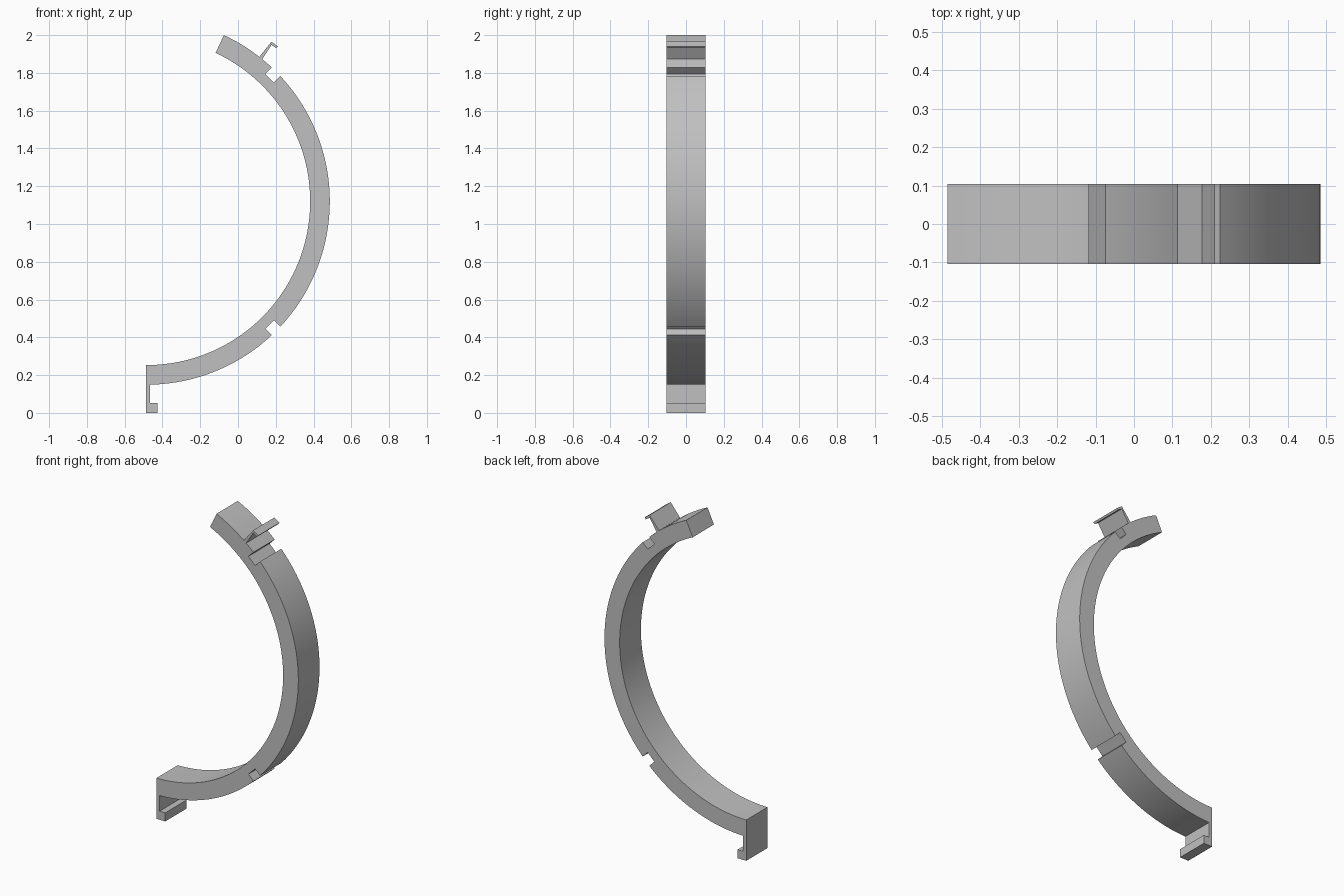
import bpy, bmesh, math

if "Cube" in bpy.data.objects:
    bpy.data.objects.remove(bpy.data.objects["Cube"])

CX, CZ = -0.485, 1.12        # centre of the curved band
R_OUT, R_IN = 0.971, 0.867   # band radii
HALF_W = 0.104               # half of the width along y
NOTCH_HALF, NOTCH_R = 0.032, 0.922


def arc(radius, a0, a1, step=2.0):
    """Points on the band circle from angle a0 to a1 in degrees."""
    n = max(1, round(abs(a1 - a0) / step))
    angles = [math.radians(a0 + (a1 - a0) * i / n) for i in range(n + 1)]
    return [(CX + radius * math.cos(a), CZ + radius * math.sin(a)) for a in angles]


def notch_floor(angle):
    """Two floor corners of a square groove centred at the angle."""
    a = math.radians(angle)
    c, s = math.cos(a), math.sin(a)
    return [(CX + NOTCH_R * c - t * s, CZ + NOTCH_R * s + t * c)
            for t in (-NOTCH_HALF, NOTCH_HALF)]


def extrude_profile(name, points, material):
    bm = bmesh.new()
    face = bm.faces.new([bm.verts.new((x, -HALF_W, z)) for x, z in points])
    ext = bmesh.ops.extrude_face_region(bm, geom=[face])
    verts = [g for g in ext["geom"] if isinstance(g, bmesh.types.BMVert)]
    bmesh.ops.translate(bm, verts=verts, vec=(0, 2 * HALF_W, 0))
    bmesh.ops.recalc_face_normals(bm, faces=bm.faces)
    mesh = bpy.data.meshes.new(name)
    bm.to_mesh(mesh)
    bm.free()
    mesh.materials.append(material)
    obj = bpy.data.objects.new(name, mesh)
    bpy.context.collection.objects.link(obj)
    bpy.context.view_layer.objects.active = obj
    obj.select_set(True)
    bpy.ops.object.shade_smooth_by_angle(angle=math.radians(30))
    return obj


grey = bpy.data.materials.new("plain grey")
grey.diffuse_color = (0.53, 0.53, 0.53, 1)
grey.use_nodes = True
grey.node_tree.nodes["Principled BSDF"].inputs["Base Color"].default_value = grey.diffuse_color

half_notch = math.degrees(math.asin(NOTCH_HALF / R_OUT))

# Foot with its small inward lip
foot = [(-0.486, 0.0), (-0.426, 0.0), (-0.426, 0.053), (-0.465, 0.053)]
# Thin bent latch standing on the outer side of the band
latch = [(0.177, 1.948), (0.203, 1.931), (0.211, 1.941), (0.177, 1.965)]

outline = foot
outline += arc(R_OUT, -88.8, -45 - half_notch)
outline += notch_floor(-45)
outline += arc(R_OUT, -45 + half_notch, 45 - half_notch)
outline += notch_floor(45)
outline += arc(R_OUT, 45 + half_notch, 50.8)
outline += latch
outline += arc(R_OUT, 52.0, 65)
outline += arc(R_IN, 65, -90)
outline += [(-0.486, 0.253)]

extrude_profile("clamp_band", outline, grey)
